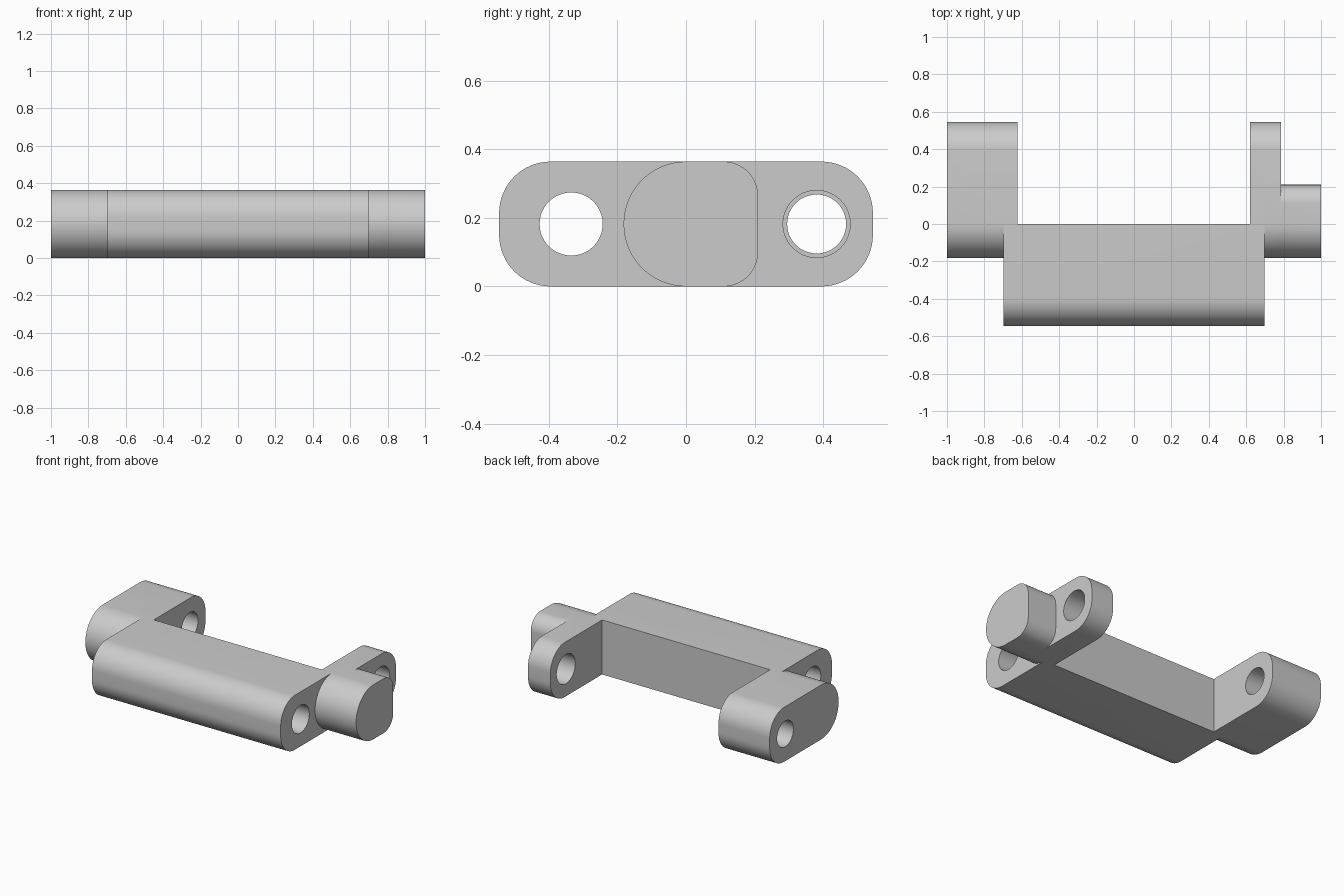
import bpy, bmesh, math

if "Cube" in bpy.data.objects:
    bpy.data.objects.remove(bpy.data.objects["Cube"], do_unlink=True)

HEIGHT = 0.364
MID = HEIGHT / 2

grey = bpy.data.materials.new("plain grey")
grey.use_nodes = True
grey.diffuse_color = (0.6, 0.6, 0.6, 1)
grey.node_tree.nodes["Principled BSDF"].inputs["Base Color"].default_value = (0.6, 0.6, 0.6, 1)


def prism(name, outline, x0, x1):
    """Extrude a (y, z) outline along x."""
    bm = bmesh.new()
    face = bm.faces.new([bm.verts.new((x0, y, z)) for y, z in outline])
    new = bmesh.ops.extrude_face_region(bm, geom=[face])["geom"]
    bmesh.ops.translate(bm, vec=(x1 - x0, 0, 0),
                        verts=[v for v in new if isinstance(v, bmesh.types.BMVert)])
    bmesh.ops.recalc_face_normals(bm, faces=bm.faces)
    mesh = bpy.data.meshes.new(name)
    bm.to_mesh(mesh)
    bm.free()
    mesh.materials.append(grey)
    ob = bpy.data.objects.new(name, mesh)
    bpy.context.collection.objects.link(ob)
    return ob


def rounded(y0, y1, r_front, r_back, steps=16):
    """Full-height side profile with its own corner radius at each end."""
    corners = [(y1, r_back, -1, -90), (y1, r_back, 1, 0),
               (y0, r_front, 1, 90), (y0, r_front, -1, 180)]
    pts = []
    for y, r, up, start in corners:
        if r == 0:
            pts.append((y, MID + up * MID))
            continue
        cy = y - r if y == y1 else y + r
        cz = MID + up * (MID - r)
        for i in range(steps + 1):
            a = math.radians(start + 90 * i / steps)
            pts.append((cy + r * math.cos(a), cz + r * math.sin(a)))
    return pts


def circle(y, r, n=48):
    return [(y + r * math.cos(math.tau * i / n), MID + r * math.sin(math.tau * i / n))
            for i in range(n)]


def combine(target, other, operation):
    other.hide_render = True
    mod = target.modifiers.new(operation.lower(), "BOOLEAN")
    mod.operation, mod.solver, mod.object = operation, "EXACT", other
    bpy.ops.object.select_all(action="DESELECT")
    bpy.context.view_layer.objects.active = target
    target.select_set(True)
    bpy.ops.object.modifier_apply(modifier=mod.name)
    bpy.data.objects.remove(other, do_unlink=True)


# Crossbar and the pieces that merge into it
bracket = prism("hinge_bracket", rounded(-0.545, 0, 0.15, 0), -0.697, 0.697)
arm_profile = rounded(-0.182, 0.545, 0.1815, 0.15)
right_arm = prism("right_arm", arm_profile, -1, -0.622)
left_arm = prism("left_arm", arm_profile, 0.62, 0.786)
end_boss = prism("end_boss", rounded(-0.182, 0.21, 0.1815, 0.1), 0.7, 1)
for part in (right_arm, left_arm, end_boss):
    combine(bracket, part, "UNION")

# Pin holes: long bore in the crossbar, one hole per arm
holes = [(-0.335, 0.092, -0.8, 0.8), (0.381, 0.086, -1.1, -0.5), (0.381, 0.098, 0.5, 0.9)]
for y, r, x0, x1 in holes:
    combine(bracket, prism("pin_hole_cutter", circle(y, r), x0, x1), "DIFFERENCE")

bpy.ops.object.shade_smooth_by_angle(angle=math.radians(30))
